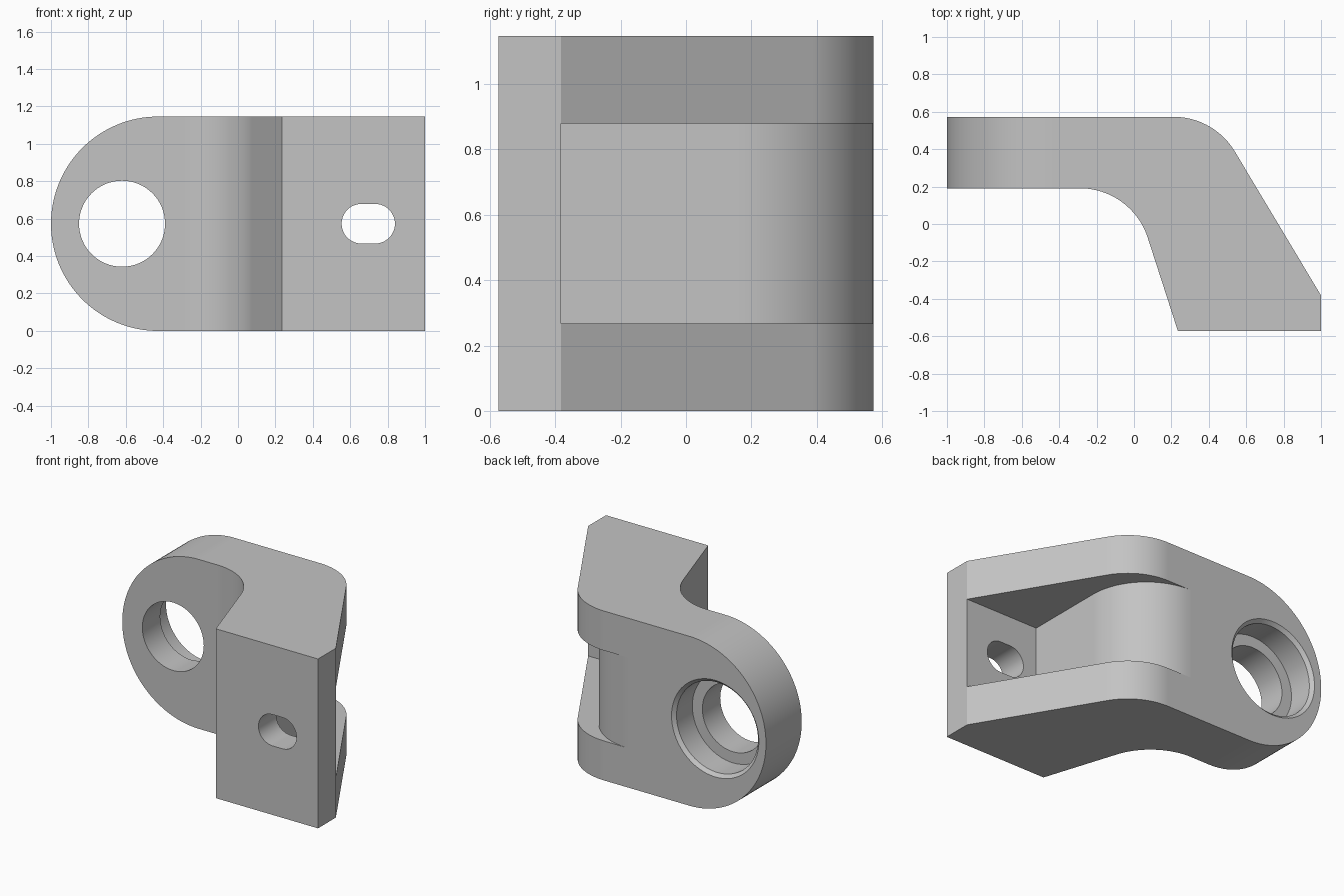
import bpy, bmesh, math
from mathutils import Vector

cube = bpy.data.objects.get("Cube")
if cube:
    bpy.data.objects.remove(cube)

H = 1.146            # overall height and depth
BACK = H / 2
T = 0.382            # plate thickness and bend radius
MID = H / 2          # height of the hole axis

grey = bpy.data.materials.new("plain grey")
grey.use_nodes = True
grey.diffuse_color = (0.55, 0.55, 0.55, 1)
grey.node_tree.nodes["Principled BSDF"].inputs["Base Color"].default_value = (0.55, 0.55, 0.55, 1)


def arc(cx, cy, r, start, end, n=24):
    """Points along a circular arc, angles in degrees."""
    angles = [math.radians(start + (end - start) * i / n) for i in range(n + 1)]
    return [(cx + r * math.cos(a), cy + r * math.sin(a)) for a in angles]


def fillet(before, corner, after, r):
    """Round a profile corner with a tangent arc."""
    p, c, q = Vector(before), Vector(corner), Vector(after)
    u, v = (p - c).normalized(), (q - c).normalized()
    half = u.angle(v) / 2
    centre = c + (u + v).normalized() * r / math.sin(half)
    a = c + u * r / math.tan(half) - centre
    b = c + v * r / math.tan(half) - centre
    start = math.degrees(math.atan2(a.y, a.x))
    turn = math.degrees(math.atan2(a.x * b.y - a.y * b.x, a.dot(b)))
    return arc(centre.x, centre.y, r, start, start + turn)


def loft(name, rings):
    """Solid through matching rings of 3D points, capped at both ends."""
    bm = bmesh.new()
    loops = [[bm.verts.new(p) for p in ring] for ring in rings]
    n = len(loops[0])
    for a, b in zip(loops, loops[1:]):
        for i in range(n):
            j = (i + 1) % n
            bm.faces.new((a[i], a[j], b[j], b[i]))
    bm.faces.new(loops[0])
    bm.faces.new(loops[-1])
    bmesh.ops.recalc_face_normals(bm, faces=bm.faces)
    mesh = bpy.data.meshes.new(name)
    bm.to_mesh(mesh)
    bm.free()
    mesh.materials.append(grey)
    obj = bpy.data.objects.new(name, mesh)
    bpy.context.collection.objects.link(obj)
    return obj


def along_z(name, pts, low, high):
    return loft(name, [[(x, y, z) for x, y in pts] for z in (low, high)])


def along_y(name, pts, front, back):
    return loft(name, [[(x, y, z) for x, z in pts] for y in (front, back)])


def boolean(target, tool, operation):
    mod = target.modifiers.new(tool.name, 'BOOLEAN')
    mod.operation, mod.solver, mod.object = operation, 'EXACT', tool
    bpy.context.view_layer.objects.active = target
    bpy.ops.object.modifier_apply(modifier=mod.name)
    bpy.data.objects.remove(tool)


# Bent body seen from above
front_face = BACK - T
outer = fillet((-1, BACK), (0.428, BACK), (1, -0.382), T)
inner = fillet((0.235, -BACK), (-0.012, front_face), (-1, front_face), T)
profile = [(-1.2, BACK)] + outer + [(1, -0.382), (1, -BACK), (0.235, -BACK)] + inner + [(-1.2, front_face)]
body = along_z("bracket_body", profile, -0.2, H + 0.2)

# Rounded end of the plate and its top and bottom
outline = arc(-1 + MID, MID, MID, 90, 270, 64) + [(1.2, 0), (1.2, H)]
boolean(body, along_y("rounded_outline", outline, -1, 1), 'INTERSECT')

# Pocket between the two side ribs
r, wall = 0.42, 0.453
pocket = [(1.3, -0.382), (wall, -0.382)] + arc(wall - r, BACK - r, r, 0, 90) + [(wall - r, 0.9), (1.3, 0.9)]
boolean(body, along_z("pocket", pocket, 0.267, H - 0.267), 'DIFFERENCE')

# Stepped round hole with a chamfered mouth at the back
step = BACK - T / 2
stations = [(0, 0.23), (step, 0.23), (step, 0.305), (BACK - 0.022, 0.305),
            (BACK, 0.327), (BACK + 0.05, 0.377)]
rings = [[(x, y, z) for x, z in arc(-0.62, MID, rad, 0, 360, 64)[:-1]] for y, rad in stations]
boolean(body, loft("stepped_hole", rings), 'DIFFERENCE')

# Oblong bolt slot in the foot
slot = arc(0.66, MID, 0.106, 90, 270) + arc(0.733, MID, 0.106, -90, 90)
boolean(body, along_y("bolt_slot", slot, -0.8, -0.2), 'DIFFERENCE')

# Smooth bends with crisp edges
bpy.ops.object.select_all(action='DESELECT')
body.select_set(True)
bpy.context.view_layer.objects.active = body
bpy.ops.object.shade_smooth_by_angle(angle=math.radians(25))
weighted = body.modifiers.new("flat_face_normals", 'WEIGHTED_NORMAL')
weighted.keep_sharp = True
